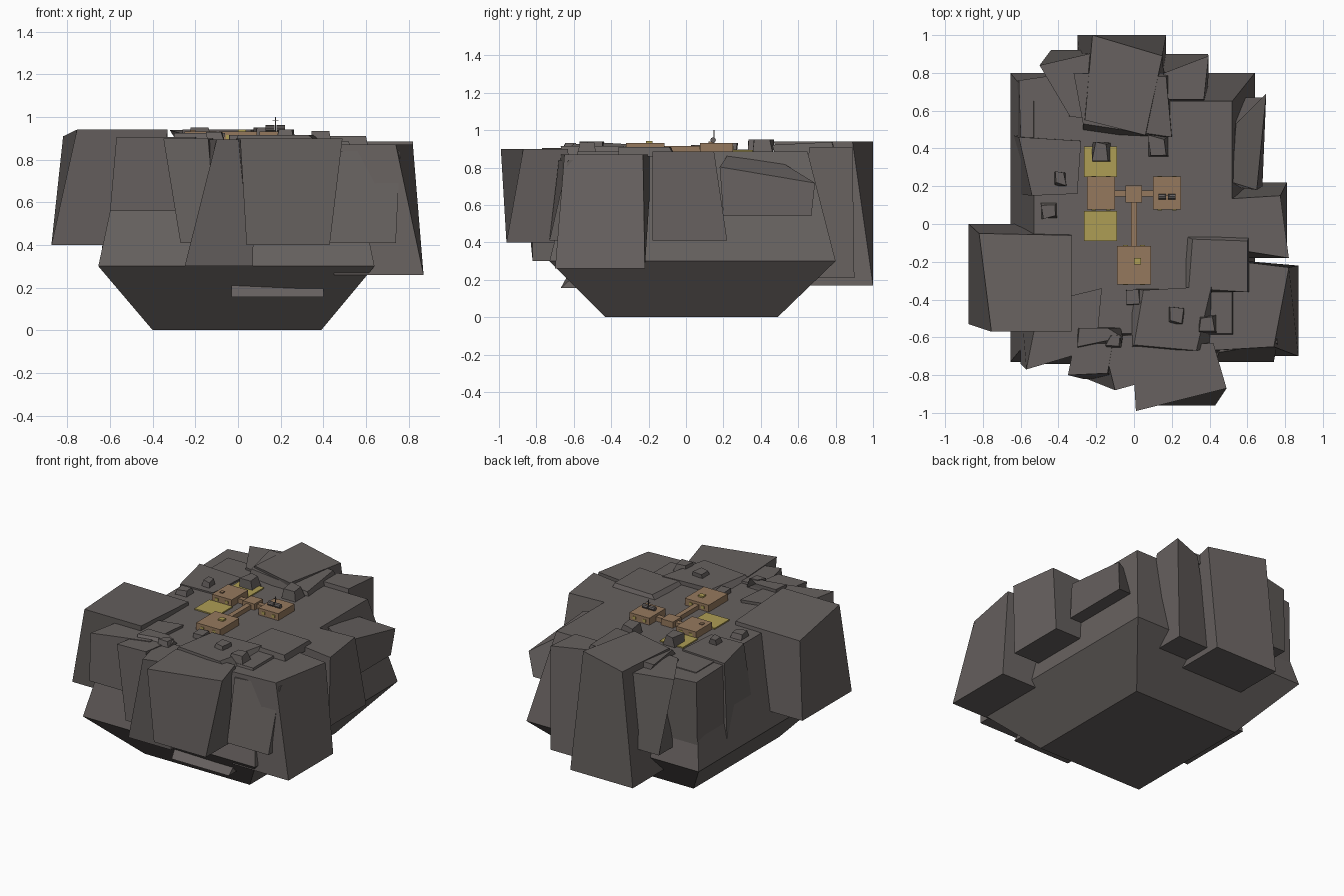
import bpy, bmesh, random
from mathutils import Matrix

if "Cube" in bpy.data.objects:
    bpy.data.objects.remove(bpy.data.objects["Cube"])
random.seed(4)


def material(name, rgb):
    m = bpy.data.materials.new(name)
    m.diffuse_color = (*rgb, 1)
    m.use_nodes = True
    m.node_tree.nodes["Principled BSDF"].inputs["Base Color"].default_value = m.diffuse_color
    return m


STONE = material("stone", (0.135, 0.12, 0.115))
CLAY = material("clay", (0.30, 0.19, 0.11))
GOLD = material("gold", (0.42, 0.34, 0.09))


def finish(name, bm, mat):
    bmesh.ops.recalc_face_normals(bm, faces=bm.faces)
    me = bpy.data.meshes.new(name)
    bm.to_mesh(me)
    bm.free()
    me.materials.append(mat)
    ob = bpy.data.objects.new(name, me)
    bpy.context.collection.objects.link(ob)
    return ob


def rect(x0, x1, y0, y1):
    return [(x0, y0), (x1, y0), (x1, y1), (x0, y1)]


def loft(name, layers, mat=STONE):
    """Stack of four-cornered outlines, each (corners, z)."""
    bm = bmesh.new()
    rings = [[bm.verts.new((x, y, z)) for x, y in c] for c, z in layers]
    for a, b in zip(rings, rings[1:]):
        for i in range(4):
            j = (i + 1) % 4
            bm.faces.new((a[i], a[j], b[j], b[i]))
    bm.faces.new(rings[0])
    bm.faces.new(rings[-1])
    return finish(name, bm, mat)


def rock(name, top, z1, base, z0, tilt=(0, 0)):
    """Boulder: base rectangle at z0, irregular (optionally tilted) top at z1."""
    ob = loft(name, [(rect(*base), z0), (top, z1)])
    cx, cy = sum(p[0] for p in top) / 4, sum(p[1] for p in top) / 4
    for v in list(ob.data.vertices)[4:]:
        v.co.z += (v.co.x - cx) * tilt[0] + (v.co.y - cy) * tilt[1]


def box(name, x0, x1, y0, y1, z0, z1, mat):
    return loft(name, [(rect(x0, x1, y0, y1), z0), (rect(x0, x1, y0, y1), z1)], mat)


# core of the asteroid: tapered underside, wide waist, flat top
loft("asteroid_core", [(rect(-.40, .39, -.43, .49), 0),
                       (rect(-.655, .64, -.73, .80), .30),
                       (rect(-.53, .52, -.58, .65), .885)])

# large boulders round the rim
rock("left_boulder", [(-.755, -.57), (-.33, -.57), (-.33, -.06), (-.82, -.05)], .925,
     (-.875, -.38, -.53, .0), .40, (0, -.06))
rock("front_boulder", [(.01, -.99), (.49, -.87), (.42, -.63), (-.01, -.65)], .90,
     (.04, .43, -.96, -.62), .40)
rock("front_right_boulder", [(.40, -.67), (.74, -.65), (.82, -.23), (.40, -.18)], .87,
     (.45, .87, -.70, -.22), .26)
rock("front_right_lower_boulder", [(.45, -.68), (.76, -.63), (.72, -.4), (.45, -.4)], .84,
     (.43, .74, -.73, -.4), .41)
rock("right_boulder", [(.44, -.12), (.82, -.18), (.775, .15), (.45, .13)], .885,
     (.43, .81, -.18, .22), .41)
rock("right_back_boulder", [(.52, .22), (.65, .18), (.70, .69), (.54, .53)], .80,
     (.50, .68, .20, .67), .54, (-.5, -.12))
rock("back_boulder", [(-.26, .55), (.06, .47), (.15, .89), (-.22, 1.0)], .94,
     (-.30, .17, .62, 1.0), .17)
rock("back_right_boulder", [(.10, .66), (.37, .66), (.395, .89), (.16, .80)], .91,
     (.14, .39, .58, .90), .21)
rock("back_left_boulder", [(-.34, .57), (-.2, .55), (-.20, .91), (-.50, .84)], .90,
     (-.44, -.20, .58, .92), .40)
rock("left_back_boulder", [(-.60, .46), (-.32, .45), (-.34, .80), (-.61, .76)], .88,
     (-.62, -.30, .45, .76), .32)
rock("left_mid_boulder", [(-.54, .15), (-.30, .16), (-.28, .44), (-.61, .46)], .895,
     (-.64, -.35, .16, .47), .33)
rock("front_left_boulder", [(-.57, -.77), (-.20, -.66), (-.17, -.34), (-.50, -.42)], .905,
     (-.60, -.25, -.74, -.40), .56)
rock("front_middle_boulder", [(-.10, -.88), (.08, -.83), (.08, -.58), (-.17, -.60)], .895,
     (-.25, .07, -.82, -.50), .30)
rock("front_left_small_boulder", [(-.35, -.80), (-.14, -.79), (-.10, -.55), (-.30, -.55)], .90,
     (-.27, -.10, -.82, -.5), .41)
rock("under_front_ledge", [(-.03, -.64), (.40, -.61), (.38, -.45), (-.03, -.45)], .21,
     (-.03, .40, -.67, -.45), .155)

# flat slabs on the surface
rock("right_slab", [(.29, -.34), (.60, -.36), (.60, -.09), (.31, -.08)], .91,
     (.26, .61, -.36, -.06), .86)
rock("front_slab", [(.0, -.64), (.33, -.67), (.41, -.33), (.05, -.35)], .915,
     (-.02, .40, -.66, -.34), .86)
rock("back_slab", [(-.27, .53), (.20, .46), (.17, .78), (-.32, .80)], .93,
     (-.27, .20, .48, .80), .86, (0, .05))
rock("front_left_slab", [(-.30, -.65), (-.06, -.60), (-.14, -.55), (-.29, -.55)], .925,
     (-.30, -.07, -.66, -.55), .88)

# loose stones
for i, (x, y, s, z) in enumerate([(-.17, .38, .10, .95), (.13, .41, .11, .95), (-.39, .235, .07, .93),
                                  (-.45, .07, .09, .92), (.22, -.49, .09, .94), (.39, -.53, .10, .935),
                                  (-.10, -.62, .08, .93), (0, -.39, .08, .915)]):
    h = s / 2
    top = [(px + random.uniform(-.02, .01), py + random.uniform(-.01, .02))
           for px, py in rect(x - h * .8, x + h * .8, y - h * .8, y + h * .8)]
    rock(f"stone_{i}", top, z, (x - h, x + h, y - h, y + h), .87)

# landing pads
for n, y in (("back", .33), ("front", -.01)):
    box(n + "_landing_pad", -.265, -.09, y - .08, y + .08, .88, .893, GOLD)

# colony modules with roof hatches and windows
for n, x, y, w, d in (("left", -.175, .163, .15, .175), ("right", .175, .163, .15, .175),
                      ("front", 0, -.218, .18, .205)):
    box(n + "_module", x - w / 2, x + w / 2, y - d / 2, y + d / 2, .88, .932, CLAY)
    for k in (-1, 1):
        cx = x + k * w * .25
        box(n + "_window", cx - .012, cx + .012, y - d / 2 - .003, y + d / 2 + .003, .897, .915, GOLD)
box("front_hatch", 0, .037, -.215, -.18, .93, .942, GOLD)
box("left_hatch", -.225, -.20, .12, .145, .93, .938, CLAY)

# hub and corridors
box("hub", -.045, .043, .115, .205, .88, .927, CLAY)
box("cross_corridor", -.105, .105, .145, .178, .88, .915, CLAY)
box("front_corridor", -.017, .017, -.12, .12, .88, .915, CLAY)

# roof tanks and antenna on the right module
for x in (.15, .20):
    bm = bmesh.new()
    bmesh.ops.create_cone(bm, cap_ends=True, segments=8, radius1=.015, radius2=.015, depth=.04,
                          matrix=Matrix.Translation((x, .145, .947)) @ Matrix.Rotation(1.5708, 4, 'Y'))
    finish("roof_tank", bm, STONE)
box("antenna_mast", .174, .178, .148, .152, .93, 1.0, STONE)
box("antenna_bar", .162, .19, .149, .151, .983, .986, STONE)
